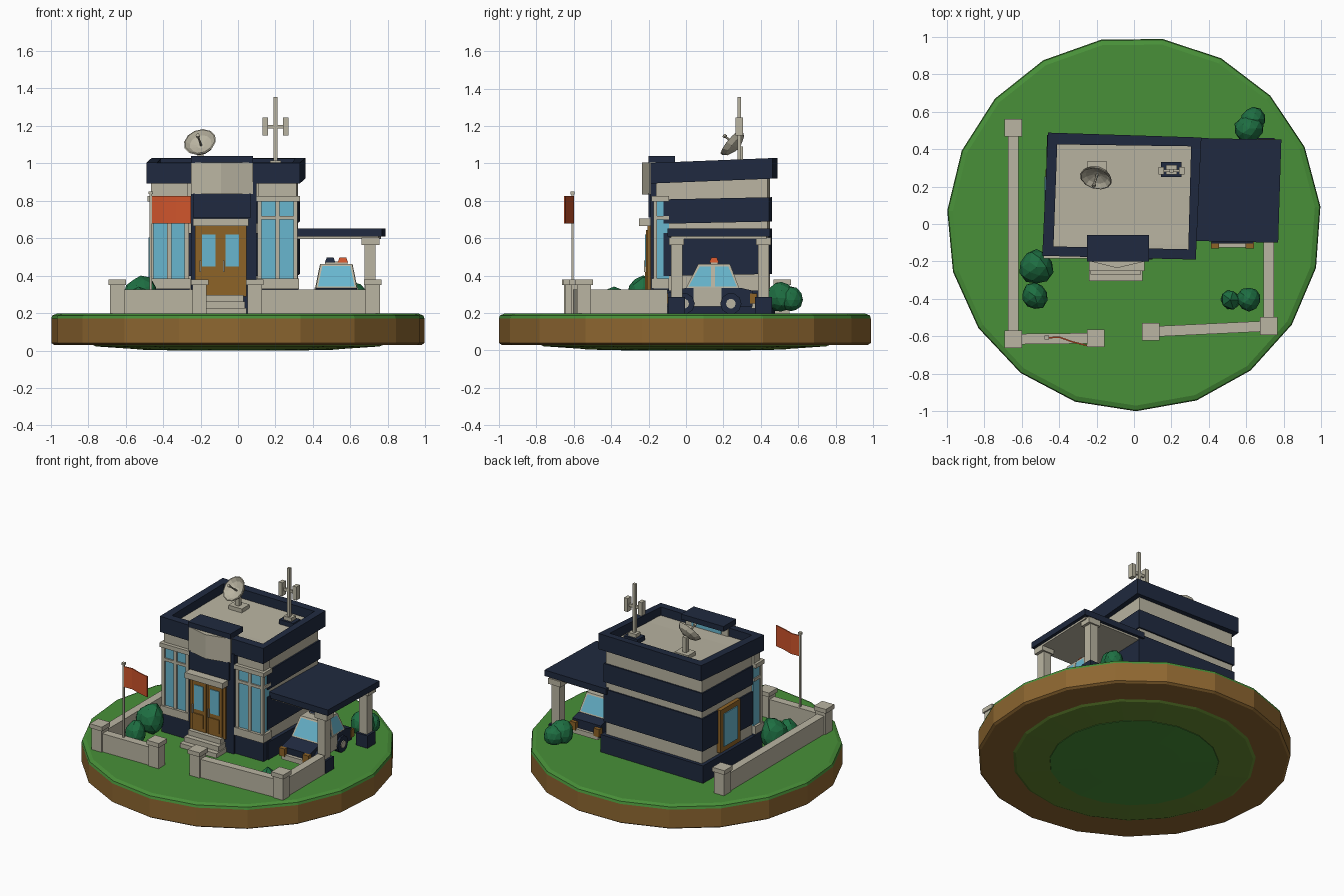
import bpy, bmesh, math
from mathutils import Vector

old = bpy.data.objects.get("Cube")
if old:
    bpy.data.objects.remove(old, do_unlink=True)


def material(name, *rgb):
    m = bpy.data.materials.new(name)
    m.use_nodes = True
    m.diffuse_color = (*rgb, 1)
    m.node_tree.nodes["Principled BSDF"].inputs["Base Color"].default_value = (*rgb, 1)
    return m


GRASS = material("grass", .065, .28, .04)
MOSS = material("moss", .13, .25, .03)
EARTH = material("earth", .27, .135, .03)
NAVY = material("navy", .014, .023, .05)
STONE = material("stone", .49, .46, .36)
GLASS = material("glass", .14, .47, .62)
WOOD = material("wood", .27, .125, .02)
ORANGE = material("orange", .62, .09, .025)
BUSH = material("bush", .013, .16, .055)


def finish(name, bm, *mats):
    bmesh.ops.recalc_face_normals(bm, faces=bm.faces)
    me = bpy.data.meshes.new(name)
    bm.to_mesh(me)
    bm.free()
    for m in mats:
        me.materials.append(m)
    ob = bpy.data.objects.new(name, me)
    bpy.context.collection.objects.link(ob)
    return ob


def loft(name, loops, mat, closed=False, inset=None):
    """Bridge equal point loops; cap the ends, or join last to first."""
    bm = bmesh.new()
    rows = [[bm.verts.new(p) for p in loop] for loop in loops]
    n = len(rows[0])
    pairs = list(zip(rows, rows[1:])) + ([(rows[-1], rows[0])] if closed else [])
    sides = [bm.faces.new((a[i], a[(i + 1) % n], b[(i + 1) % n], b[i]))
             for a, b in pairs for i in range(n)]
    if not closed:
        bm.faces.new(rows[0])
        bm.faces.new(rows[-1])
    if inset:
        bmesh.ops.recalc_face_normals(bm, faces=bm.faces)
        bmesh.ops.inset_individual(bm, faces=sides, thickness=.016)
        for f in sides:
            f.material_index = 1
    return finish(name, bm, mat, *([inset] if inset else []))


def level(pts, z, slope=0):
    return [(x, y, z + slope * y) for x, y in pts]


def rect(x0, x1, y0, y1):
    return [(x0, y0), (x1, y0), (x1, y1), (x0, y1)]


def prism(name, pts, z0, z1, mat, slope=0):
    return loft(name, [level(pts, z0, slope), level(pts, z1, slope)], mat)


def box(name, x0, x1, y0, y1, z0, z1, mat):
    return prism(name, rect(x0, x1, y0, y1), z0, z1, mat)


def grow(pts, d):
    return [(x + math.copysign(d, x), y + math.copysign(d, y)) for x, y in pts]


def ring(r, n, phase=0):
    return [(r * math.cos(phase + math.tau * i / n), r * math.sin(phase + math.tau * i / n))
            for i in range(n)]


def disc(name, steps, mat, n=19):
    return loft(name, [level(ring(r, n, -1.56), z) for r, z in steps], mat)


# Island
disc("grass_top", [(.99, .165), (1, .17), (.995, .187), (.97, .197)], GRASS)
disc("earth_rim", [(.985, .03), (1, .04), (1, .17)], EARTH)
disc("moss_underside", [(.52, .006), (.76, .022), (.8, .04)], MOSS)
disc("grass_underside", [(.3, 0), (.54, .005), (.55, .02)], GRASS)

# Main building with stacked wall bands
wall = [(-.44, .45), (.32, .435), (.305, -.11), (-.45, -.11)]
prism("walls", wall, .19, .95, STONE)
for label, z0, z1, d in (("base", .19, .32, .025), ("middle", .4, .63, .01), ("upper", .68, .81, .01)):
    prism(label + "_band", grow(wall, d), z0, z1, NAVY, .02 if z0 > .3 else 0)
outer = [(-.46, .488), (.36, .462), (.33, -.19), (-.49, -.17)]
inner = [(-.41, .425), (.305, .415), (.29, -.135), (-.43, -.12)]
loft("parapet", [level(outer, .9, .04), level(outer, 1.01, .04),
                 level(inner, 1.01, .04), level(inner, .9, .04)], NAVY, closed=True)
prism("roof_floor", grow(inner, .01), .92, .95, STONE, .03)

# Corner bay windows
for side, x0, x1 in (("right", -.475, -.26), ("left", .1, .322)):
    mid = (x0 + x1) / 2
    n = side + "_bay_"
    box(n + "base", x0, x1, -.175, -.09, .19, .33, NAVY)
    box(n + "sill", x0 - .005, x1 + .005, -.185, -.09, .33, .385, STONE)
    box(n + "glass", x0 + .012, x1 - .012, -.165, -.09, .385, .8, GLASS)
    box(n + "transom", x0 + .003, x1 - .003, -.175, -.09, .7, .72, STONE)
    box(n + "header", x0 - .008, x1 + .008, -.185, -.09, .795, .825, STONE)
    box(n + "lintel", x0 + .01, x1 - .01, -.16, -.09, .825, .92, STONE)
    for i, x in enumerate((x0 + .014, mid, x1 - .014)):
        box(n + "post_%d" % i, x - .011, x + .011, -.175, -.155, .385, .8, STONE)

# Entrance portal
box("portal", -.25, .1, -.19, -.09, .19, .9, NAVY)
box("door_frame", -.23, .045, -.205, -.18, .29, .67, WOOD)
for side, x in (("right", -.155), ("left", -.03)):
    box(side + "_door", x - .056, x + .056, -.213, -.2, .3, .645, WOOD)
    box(side + "_door_glass", x - .036, x + .036, -.218, -.21, .45, .62, GLASS)
    box(side + "_door_panel", x - .036, x + .036, -.22, -.21, .325, .42, WOOD)
    box(side + "_door_handle", x - .05, x - .042, -.225, -.21, .42, .48, STONE)
box("door_lintel", -.24, .055, -.25, -.18, .665, .705, STONE)
box("portal_panel", -.24, .07, -.2, -.18, .71, .84, NAVY)
front = [(-.25, -.195), (-.09, -.235), (.08, -.195), (.08, -.11), (-.25, -.11)]
prism("portal_crown", front, .835, 1.005, STONE)
box("crown_back_glass", -.2, .03, -.112, -.104, .955, 1.0, GLASS)
box("crown_cap", -.25, .08, -.2, -.06, 1.003, 1.04, NAVY)
for i in range(3):
    box("step_%d" % i, -.24 + .008 * i, .045 - .008 * i, -.305 + .035 * i, -.18,
        .19 + .035 * i, .228 + .035 * i, STONE)

# Side window
box("side_window_frame", -.472, -.43, .07, .29, .34, .64, WOOD)
box("side_window_glass", -.478, -.46, .105, .255, .375, .605, GLASS)

# Carport
canopy = [(.3, .46), (.787, .45), (.77, -.1), (.3, -.09)]
prism("carport_roof", canopy, .61, .652, NAVY)
prism("carport_ceiling", [(.31, .44), (.765, .43), (.75, -.08), (.31, -.075)], .597, .612, STONE)
for label, y in (("front", -.05), ("back", .415)):
    box("carport_%s_post" % label, .675, .735, y - .03, y + .03, .28, .6, STONE)
    box("carport_%s_capital" % label, .66, .755, y - .04, y + .04, .565, .605, STONE)
    box("carport_%s_foot" % label, .66, .75, y - .045, y + .045, .19, .285, NAVY)

# Parked patrol car
CX = .525
hull = [(-.1, .235), (-.105, .305), (0, .335), (.29, .335), (.355, .32), (.355, .235)]
loft("car_body", [[(CX + s * .11, y, z) for y, z in hull] for s in (-1, 1)], NAVY)
box("car_doors", CX - .116, CX + .116, .04, .19, .235, .336, STONE)
loft("car_cabin", [level(rect(CX - .11, CX + .11, 0, .285), .333),
                   level(rect(CX - .085, CX + .085, .065, .235), .462)], STONE, inset=GLASS)
loft("car_pillars", [level(rect(CX - .113, CX + .113, .135, .155), .335),
                     level(rect(CX - .087, CX + .087, .135, .155), .462)], STONE)
for label, y in (("front", -.12), ("rear", .355)):
    box("car_%s_bumper" % label, CX - .1, CX + .1, y - .005, y + .02, .225, .26, STONE)
    for s in (-1, 1):
        a, b = sorted((CX + s * .07, CX + s * .115))
        box("car_%s_lamp" % label, a, b, y - .012, y + .025, .25, .305, WOOD)
for y in (-.01, .24):
    for s in (-1, 1):
        for label, r, a, b, mat in (("wheel", .057, .08, .125, NAVY), ("hub", .026, .12, .131, STONE)):
            loft("car_" + label, [[(CX + s * d, y + u, .25 + v) for u, v in ring(r, 10)]
                                  for d in (a, b)], mat)
box("light_bar", CX - .06, CX + .06, .13, .17, .46, .475, STONE)
for label, x, mat in (("navy", -.033, NAVY), ("orange", .035, ORANGE)):
    loft(label + "_beacon", [level(rect(CX + x - .028, CX + x + .028, .125, .175), .47),
                             level(rect(CX + x - .018, CX + x + .018, .135, .165), .497)], mat)

# Garden walls and gate posts
posts = [(-.645, .515), (-.645, -.615), (-.205, -.61), (.09, -.575), (.72, -.545)]
for i, (x, y) in enumerate(posts):
    box("fence_post_%d" % i, x - .038, x + .038, y - .038, y + .038, .185, .36, STONE)
    box("fence_post_cap_%d" % i, x - .047, x + .047, y - .047, y + .047, .35, .38, STONE)
for i, (a, b) in enumerate(((0, 1), (1, 2), (3, 4), (4, None))):
    p = Vector(posts[a])
    q = Vector(posts[b]) if b else Vector((.72, -.1))
    side = (q - p).orthogonal().normalized() * .028
    prism("fence_wall_%d" % i, [p + side, q + side, q - side, p - side], .185, .325, STONE)

# Flag
box("flag_pole", -.472, -.46, -.613, -.601, .19, .84, STONE)
box("flag_pole_knob", -.477, -.455, -.618, -.596, .835, .85, STONE)
wave = [(-.462, -.604), (-.4, -.6), (-.33, -.625), (-.25, -.645)]
prism("flag", wave + [(x, y - .008) for x, y in reversed(wave)], .68, .825, ORANGE)

# Bushes
for i, (x, y, z, r) in enumerate(((-.52, -.23, .29, .092), (-.53, -.385, .25, .072),
                                  (.515, -.405, .23, .057), (.615, -.4, .24, .064),
                                  (.615, .51, .28, .076), (.635, .56, .27, .064))):
    bm = bmesh.new()
    bmesh.ops.create_icosphere(bm, subdivisions=1 if r < .06 else 2, radius=r)
    for v in bm.verts:
        v.co.z *= 1.2 if v.co.z > 0 else 1
        v.co *= 1 + .07 * math.sin(40 * v.co.x + 25 * v.co.y + i)
        v.co += Vector((x, y, z))
    finish("bush_%d" % i, bm, BUSH)

# Rooftop dish
box("dish_foot", -.25, -.145, .25, .335, .94, .985, STONE)
box("dish_mast", -.215, -.185, .275, .305, .98, 1.09, STONE)
aim = Vector((-.22, -.72, .62)).to_track_quat("Z", "Y")
dish = loft("dish", [level(ring(r, 12), z) for r, z in
                     ((.03, -.03), (.07, -.012), (.088, .015), (.082, .017), (.06, -.002), (.02, -.015))], STONE)
feed = loft("dish_feed", [level(ring(r, 6), z) for r, z in ((.006, -.02), (.006, .055), (.011, .06), (.011, .072))], STONE)
for ob in (dish, feed):
    ob.rotation_mode = "QUATERNION"
    ob.rotation_quaternion = aim
    ob.location = (-.2, .255, 1.105)

# Rooftop antenna
box("antenna_foot", .145, .255, .25, .33, .94, .99, NAVY)
box("antenna_collar", .17, .23, .265, .315, .985, 1.015, STONE)
box("antenna_mast", .19, .21, .275, .295, 1.0, 1.355, STONE)
box("antenna_arm", .14, .26, .278, .292, 1.185, 1.205, STONE)
for s in (-1, 1):
    box("antenna_panel", .2 + s * .055 - .014, .2 + s * .055 + .014, .265, .305, 1.15, 1.245, STONE)
